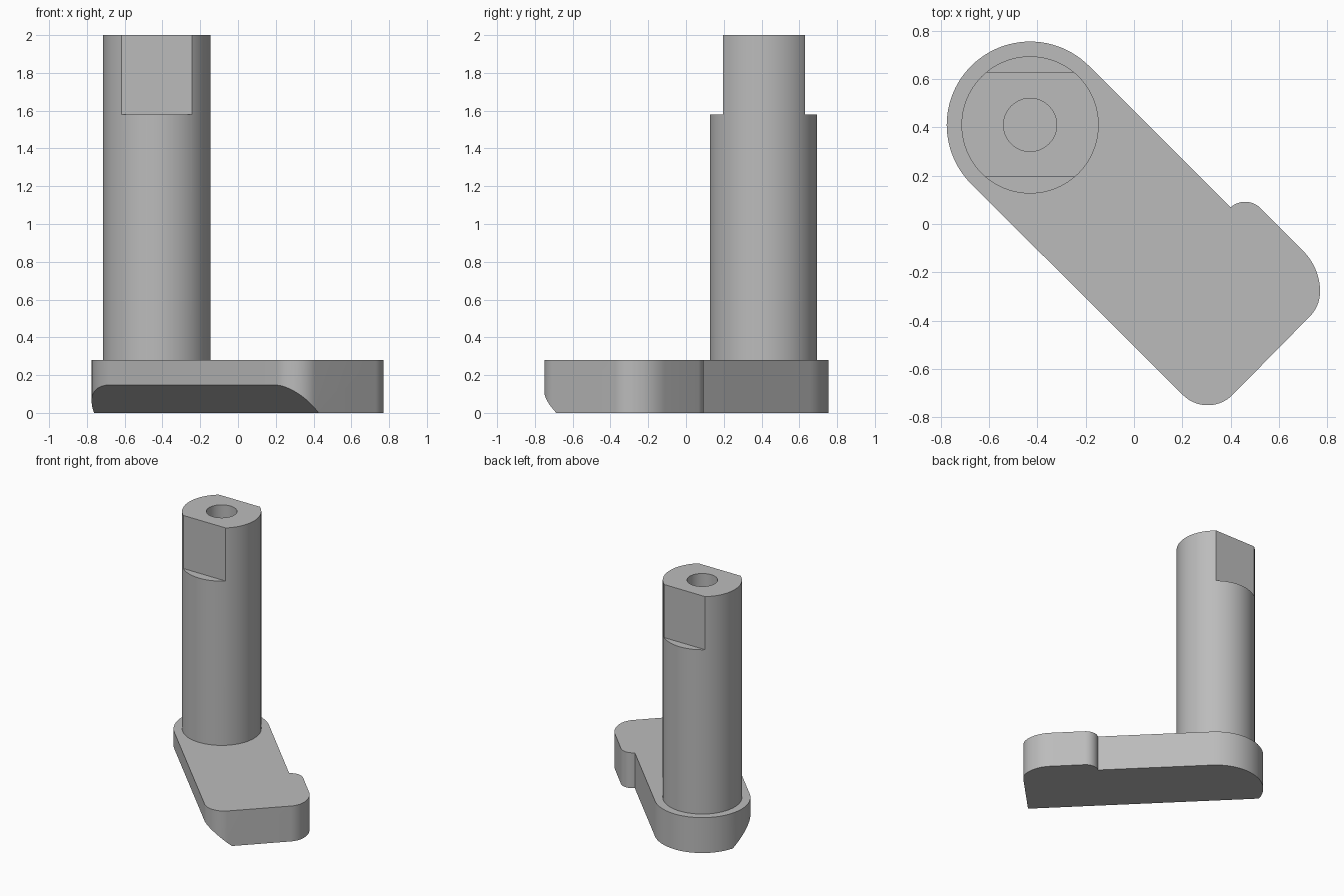
import bpy, bmesh
from math import sin, cos, radians
from mathutils import Vector

cube = bpy.data.objects.get("Cube")
if cube:
    bpy.data.objects.remove(cube, do_unlink=True)

grey = bpy.data.materials.new("machined grey")
grey.use_nodes = True
colour = (0.5, 0.5, 0.5, 1)
grey.diffuse_color = colour
grey.node_tree.nodes["Principled BSDF"].inputs["Base Color"].default_value = colour

PIVOT = (-0.43, 0.41)
PLATE_TOP = 0.28


def arc(cx, cy, r, start, end, steps):
    """Points along an arc, angles in degrees."""
    angles = [radians(start + (end - start) * i / steps) for i in range(steps + 1)]
    return [(cx + r * cos(a), cy + r * sin(a)) for a in angles]


def prism(name, outline, z0, z1, cut=None):
    """Extrude a closed outline, optionally slicing off the outside of a plane."""
    bm = bmesh.new()
    base = bm.faces.new([bm.verts.new((x, y, z0)) for x, y in outline])
    top = bmesh.ops.extrude_face_region(bm, geom=[base])
    verts = [v for v in top["geom"] if isinstance(v, bmesh.types.BMVert)]
    bmesh.ops.translate(bm, verts=verts, vec=(0, 0, z1 - z0))
    if cut:
        geom = bm.verts[:] + bm.edges[:] + bm.faces[:]
        bmesh.ops.bisect_plane(bm, geom=geom, plane_co=cut[0], plane_no=cut[1],
                               clear_outer=True)
        bmesh.ops.holes_fill(bm, edges=[e for e in bm.edges if e.is_boundary])
    bmesh.ops.recalc_face_normals(bm, faces=bm.faces[:])
    mesh = bpy.data.meshes.new(name)
    bm.to_mesh(mesh)
    bm.free()
    mesh.materials.append(grey)
    obj = bpy.data.objects.new(name, mesh)
    bpy.context.collection.objects.link(obj)
    return obj


def subtract(target, cutter):
    cutter.hide_render = True
    cutter.hide_set(True)
    mod = target.modifiers.new(cutter.name, 'BOOLEAN')
    mod.operation = 'DIFFERENCE'
    mod.solver = 'EXACT'
    mod.object = cutter


def smooth(obj):
    bpy.ops.object.select_all(action='DESELECT')
    obj.select_set(True)
    bpy.context.view_layer.objects.active = obj
    bpy.ops.object.shade_smooth_by_angle(angle=radians(30))


# Lever plate: round pivot end, side lug, rounded toe, chamfered underside
outline = (arc(*PIVOT, 0.345, 225, 45, 48)
           + arc(0.46, 0.002, 0.09, 132, 45, 12)
           + arc(0.533, -0.28, 0.237, 45, 0, 14)
           + arc(0.625, -0.28, 0.145, 0, -45, 10)
           + arc(0.305, -0.605, 0.145, -45, -135, 18))
chamfer = (Vector((-0.13, -0.13, 0)), Vector((-0.106, -0.106, -0.177)))
plate = prism("lever_plate", outline, 0, PLATE_TOP, chamfer)

# Shaft with two flats and a blind bore in the end
shaft = prism("shaft", arc(*PIVOT, 0.284, 0, 360, 96)[:-1], PLATE_TOP, 2)
for name, y0, y1 in (("front_flat_cutter", 0, 0.195), ("back_flat_cutter", 0.63, 0.8)):
    box = [(-0.8, y0), (0, y0), (0, y1), (-0.8, y1)]
    subtract(shaft, prism(name, box, 1.58, 2.1))
subtract(shaft, prism("bore_cutter", arc(*PIVOT, 0.11, 0, 360, 48)[:-1], 1.5, 2.1))

# Bake the cuts so the edges between flats and round stay sharp
bpy.context.view_layer.update()
evaluated = shaft.evaluated_get(bpy.context.evaluated_depsgraph_get())
cut_mesh = bpy.data.meshes.new_from_object(evaluated)
shaft.modifiers.clear()
shaft.data = cut_mesh
for obj in [o for o in bpy.data.objects if o.name.endswith("_cutter")]:
    bpy.data.objects.remove(obj, do_unlink=True)

for obj in (plate, shaft):
    smooth(obj)
